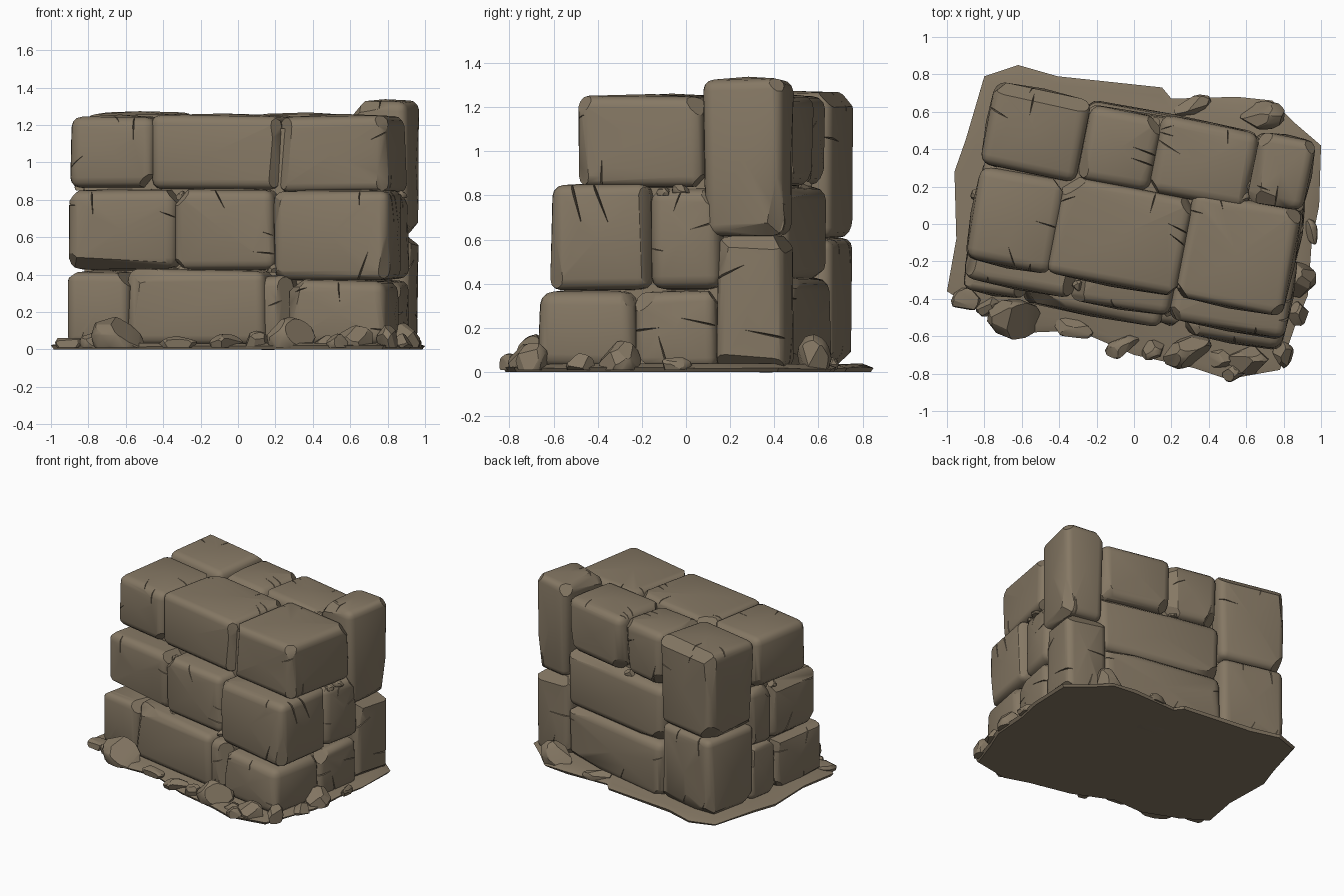
import bpy, bmesh, math, random
from mathutils import Vector, Matrix

if "Cube" in bpy.data.objects:
    bpy.data.objects.remove(bpy.data.objects["Cube"])

random.seed(11)
R = random.uniform
TURN = Matrix.Rotation(math.radians(-11), 4, 'Z')   # the wall stands turned on its base

stone_mat = bpy.data.materials.new("brown stone")
stone_mat.diffuse_color = (0.235, 0.187, 0.127, 1)
stone_mat.use_nodes = True
stone_mat.node_tree.nodes["Principled BSDF"].inputs["Base Color"].default_value = stone_mat.diffuse_color


def make(name, bm, matrix=Matrix(), angle=32):
    bmesh.ops.recalc_face_normals(bm, faces=bm.faces[:])
    mesh = bpy.data.meshes.new(name)
    bm.to_mesh(mesh)
    bm.free()
    mesh.transform(matrix)
    mesh.materials.append(stone_mat)
    obj = bpy.data.objects.new(name, mesh)
    bpy.context.collection.objects.link(obj)
    smooth(mesh, angle)
    return obj


def smooth(mesh, angle):
    mesh.polygons.foreach_set("use_smooth", [True] * len(mesh.polygons))
    mesh.set_sharp_from_angle(angle=math.radians(angle))


def chip(bm, normal, depth):
    """Slice a flat facet off the outermost part in one direction."""
    n = Vector(normal).normalized()
    far = max(v.co.dot(n) for v in bm.verts)
    bmesh.ops.bisect_plane(bm, geom=bm.verts[:] + bm.edges[:] + bm.faces[:],
                           plane_co=n * (far - depth), plane_no=n, clear_outer=True)
    bmesh.ops.holes_fill(bm, edges=[e for e in bm.edges if e.is_boundary], sides=0)


def cracks(obj, centre, half, outward, count):
    """Cut tapering cracks that run in from the borders of the outer faces."""
    bm = bmesh.new()
    for _ in range(count):
        axis, sign = random.choice(outward)
        a, b = random.sample([i for i in range(3) if i != axis], 2)
        n, da, db = Vector(), Vector(), Vector()
        n[axis] = sign
        da[a] = random.choice((-1, 1))
        db[b] = 1
        p = centre + n * half[axis] + da * half[a] + db * R(-.6, .6) * half[b]
        tip = p - da * R(.10, .20) + db * R(-.09, .09)
        pts = [p + n * .03 + db * .014 + da * .02, p + n * .03 - db * .014 + da * .02,
               p - n * .05 - da * .01, tip]
        vs = [bm.verts.new(TURN @ q) for q in pts]
        for f in ((0, 1, 2), (0, 1, 3), (1, 2, 3), (0, 2, 3)):
            bm.faces.new([vs[i] for i in f])
    cutter = make("crack_cutter", bm)
    cutter.hide_render = True
    mod = obj.modifiers.new("cracks", 'BOOLEAN')
    mod.operation, mod.object, mod.solver = 'DIFFERENCE', cutter, 'EXACT'
    dg = bpy.context.evaluated_depsgraph_get()
    mesh = bpy.data.meshes.new_from_object(obj.evaluated_get(dg))
    obj.modifiers.clear()
    if len(mesh.polygons) > 20:
        obj.data = mesh
        smooth(mesh, 32)
    bpy.data.objects.remove(cutter)


def stone(name, u0, u1, v0, v1, z0, z1):
    """Rounded, slightly swollen block with chipped edges and cracks."""
    c = Vector((u0 + u1, v0 + v1, z0 + z1)) / 2
    h = Vector((u1 - u0, v1 - v0, z1 - z0)) / 2 + Vector((.006, .006, .006))
    bm = bmesh.new()
    bmesh.ops.create_cube(bm, size=2)
    for v in bm.verts:
        v.co = Vector([v.co[i] * (h[i] - R(0, .022)) for i in range(3)])
    bmesh.ops.bevel(bm, geom=bm.edges[:], offset=R(.045, .06), offset_type='OFFSET',
                    segments=3, profile=.5, affect='EDGES')
    big = sorted(bm.faces, key=lambda f: -f.calc_area())[:6]
    bmesh.ops.poke(bm, faces=big, offset=.012)
    for _ in range(7):
        d = [random.choice((-1, 1)) * R(.6, 1) for _ in range(3)]
        if R(0, 1) < .6:
            d[random.randrange(3)] = R(-.2, .2)
        chip(bm, d, R(.012, .03))
    obj = make(name, bm, TURN @ Matrix.Translation(c))
    # only crack the faces seen from outside
    out = []
    if u0 < -.8: out.append((0, -1))
    if u1 > .8: out.append((0, 1))
    if v0 < -.3: out.append((1, -1))
    if v1 > .55: out.append((1, 1))
    if z1 > 1.2: out.append((2, 1))
    cracks(obj, c, h, out, 4 if len(out) > 1 else 3)


def rubble(name, x, y, z, sx, sy, sz):
    """Small angular rock sitting at a world position."""
    bm = bmesh.new()
    bmesh.ops.create_icosphere(bm, subdivisions=2, radius=1)
    for _ in range(9):
        chip(bm, (R(-1, 1), R(-1, 1), R(-.3, 1)), R(.12, .35))
    spin = Matrix.Rotation(R(-.4, .4), 4, 'Z')
    size = Matrix.Diagonal((sx, sy, sz, 1))
    bmesh.ops.bisect_plane(bm, geom=bm.verts[:] + bm.edges[:] + bm.faces[:],
                           plane_co=(0, 0, -.5), plane_no=(0, 0, -1), clear_outer=True)
    bmesh.ops.holes_fill(bm, edges=[e for e in bm.edges if e.is_boundary], sides=0)
    make(name, bm, Matrix.Translation((x, y, z + sz * .5)) @ spin @ size, 25)


# Courses of stones: u0, u1, v0, v1, z0, z1 along and across the wall
courses = {
    "bottom_front_stone": [(-.84, -.50, -.52, -.05, .01, .42), (-.51, .25, -.52, .0, .01, .43),
                           (.20, .39, -.49, .0, .01, .40), (.37, .90, -.52, -.06, .01, .375)],
    "middle_front_stone": [(-.84, -.24, -.46, -.02, .42, .86), (-.26, .29, -.46, .05, .42, .86),
                           (.27, .90, -.46, .0, .37, .85)],
    "top_front_stone": [(-.86, -.39, -.35, .16, .86, 1.255), (-.41, .29, -.345, .20, .85, 1.26),
                        (.27, .88, -.34, .25, .84, 1.25)],
    "side_stone": [(.45, .89, -.07, .31, .01, .37), (.45, .88, -.01, .32, .37, .83),
                   (-.85, -.45, -.06, .20, .01, .44), (-.85, -.45, -.03, .20, .42, .86)],
    "corner_pillar_stone": [(.55, .87, .30, .62, .01, .62), (.57, .885, .24, .62, .62, 1.33),
                            (-.87, -.36, .16, .61, .01, .61), (-.87, -.35, .15, .61, .60, 1.265)],
    "back_stone": [(-.37, .57, .15, .61, .01, .43), (-.36, .59, .15, .60, .42, .85),
                   (-.35, .05, .18, .58, .85, 1.25), (.03, .58, .18, .61, .84, 1.265)],
}
for name, blocks in courses.items():
    for i, b in enumerate(blocks):
        stone(f"{name}_{i + 1}", *b)

# Inner fill closing the gaps between the stones
bm = bmesh.new()
bmesh.ops.create_cube(bm, size=1)
make("wall_core", bm, TURN @ Matrix.Translation((0, .1, .6)) @ Matrix.Diagonal((1.56, .78, 1.16, 1)))

# Thin irregular ground slab
outline = [(-.96, .28), (-.90, .45), (-.80, .79), (-.62, .85), (-.41, .79), (.15, .73), (.20, .67),
           (.55, .68), (.74, .66), (.86, .54), (1, .42), (.99, .1), (.95, -.1), (.93, -.38),
           (.86, -.55), (.78, -.78), (.50, -.83), (.32, -.77), (.0, -.70), (-.3, -.57),
           (-.55, -.58), (-.82, -.47), (-1, -.36), (-.95, -.08)]
bm = bmesh.new()
rings = [[bm.verts.new((x * s, y * s, z + (R(0, .012) if z else 0))) for x, y in outline]
         for s, z in ((.985, 0), (1, .012), (.94, .03))]
n = len(outline)
bm.faces.new(rings[0])
bm.faces.new(rings[2])
for lo, hi in zip(rings, rings[1:]):
    for i in range(n):
        bm.faces.new((lo[i], lo[(i + 1) % n], hi[(i + 1) % n], hi[i]))
make("ground_slab", bm)

# Fallen rocks around the foot: x, y, z, half sizes
rocks = [(-.63, -.51, .01, .16, .11, .13), (.28, -.67, .01, .14, .10, .11), (.89, -.30, .01, .09, .10, .09),
         (.62, -.73, .01, .12, .08, .08), (.53, -.80, .01, .06, .05, .05), (-.90, -.41, .01, .08, .07, .05),
         (-.78, -.44, .01, .07, .06, .06), (-.06, -.66, .01, .10, .06, .05), (.10, -.68, .01, .08, .06, .06),
         (-.33, -.56, .01, .12, .06, .04), (.80, -.70, .01, .06, .08, .09), (.46, -.72, .01, .07, .06, .05),
         (.70, .58, .01, .14, .08, .11), (.88, -.48, .01, .06, .07, .05), (.95, -.05, .01, .04, .08, .04),
         (.3, .63, .01, .12, .05, .05)]
for i, r in enumerate(rocks):
    rubble(f"fallen_rock_{i + 1}", *r)

# Pebbles wedged into joints between the stones
pebbles = [(.62, .20, 1.19), (.58, .14, 1.18), (.66, .27, 1.20), (-.43, .10, 1.18), (-.40, .04, 1.17),
           (-.30, -.33, .80), (-.29, -.36, .41), (.19, -.45, .41), (.84, -.10, .80), (.86, -.02, .81),
           (-.83, .15, .85), (.1, .54, .83), (-.25, .18, 1.17)]
for i, p in enumerate(pebbles):
    rubble(f"joint_pebble_{i + 1}", *p, R(.03, .05), R(.03, .05), R(.025, .04))
